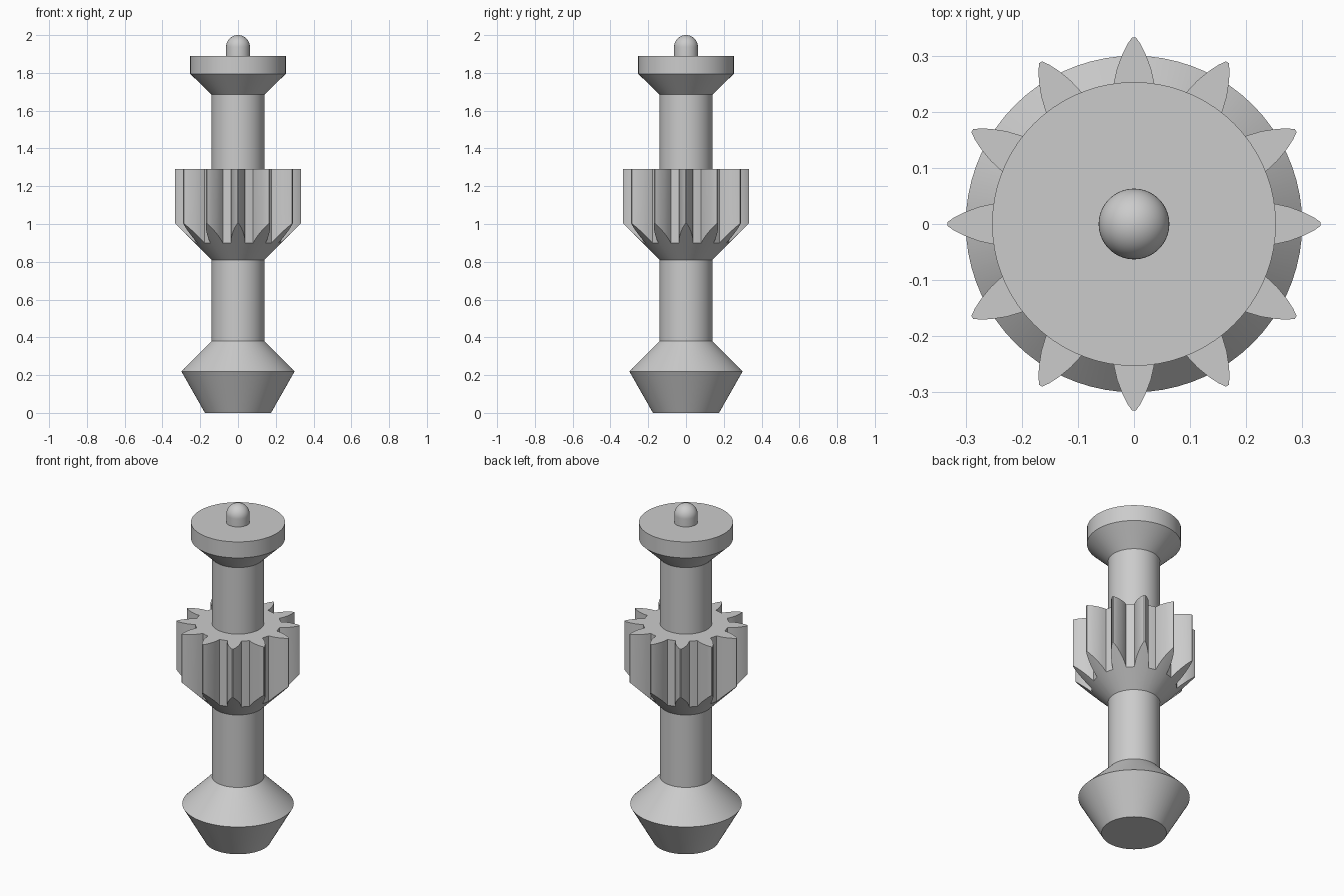
import bpy, bmesh, math

cube = bpy.data.objects.get("Cube")
if cube:
    bpy.data.objects.remove(cube)

grey = bpy.data.materials.new("plain grey")
grey.use_nodes = True
COLOUR = (0.6, 0.6, 0.6, 1)
grey.diffuse_color = COLOUR
bsdf = next(n for n in grey.node_tree.nodes if n.type == 'BSDF_PRINCIPLED')
bsdf.inputs["Base Color"].default_value = COLOUR

SHAFT_R = 0.14
SEGMENTS = 72


def finish(name, bm):
    bmesh.ops.recalc_face_normals(bm, faces=bm.faces)
    mesh = bpy.data.meshes.new(name)
    bm.to_mesh(mesh)
    bm.free()
    obj = bpy.data.objects.new(name, mesh)
    bpy.context.collection.objects.link(obj)
    mesh.materials.append(grey)
    bpy.ops.object.select_all(action='DESELECT')
    obj.select_set(True)
    bpy.context.view_layer.objects.active = obj
    bpy.ops.object.shade_smooth_by_angle(angle=math.radians(30))
    return obj


def bridge(bm, lower, upper):
    n = len(lower)
    for i in range(n):
        j = (i + 1) % n
        bm.faces.new((lower[i], lower[j], upper[j], upper[i]))


def lathe(name, profile):
    """Solid of revolution from (radius, z) points, capped at both ends."""
    bm = bmesh.new()
    rings = []
    for r, z in profile:
        rings.append([bm.verts.new((r * math.cos(a), r * math.sin(a), z))
                      for a in (math.tau * i / SEGMENTS for i in range(SEGMENTS))])
    for lower, upper in zip(rings, rings[1:]):
        bridge(bm, lower, upper)
    bm.faces.new(rings[0])
    bm.faces.new(rings[-1])
    return finish(name, bm)


def pinion(name, teeth, tooth, z_cone, z_top):
    """Toothed wheel whose underside is trimmed by a 45 degree cone."""
    half = [(r, math.asin(w / r)) for r, w in tooth]
    pitch = math.tau / teeth
    outline = []
    for i in range(teeth):
        c = i * pitch
        outline += [(r, c - a) for r, a in half]
        outline += [(r, c + a) for r, a in reversed(half)]
        outline.append((half[0][0], c + pitch / 2))
    inner = SHAFT_R - 0.01
    bm = bmesh.new()

    def ring(point):
        result = []
        for r, a in outline:
            radius, z = point(r)
            result.append(bm.verts.new((radius * math.cos(a), radius * math.sin(a), z)))
        return result

    rings = [ring(lambda r: (inner, z_cone + inner - SHAFT_R)),
             ring(lambda r: (r, z_cone + r - SHAFT_R)),
             ring(lambda r: (r, z_top)),
             ring(lambda r: (inner, z_top))]
    for i in range(4):
        bridge(bm, rings[i], rings[(i + 1) % 4])
    return finish(name, bm)


# Double cone foot, shaft and top flange
lathe("foot", [(0.175, 0), (0.3, 0.22), (SHAFT_R, 0.38)])
lathe("shaft", [(SHAFT_R, 0.38), (SHAFT_R, 1.685)])
lathe("top_flange", [(SHAFT_R, 1.685), (0.253, 1.795), (0.253, 1.89)])

# Gear with curved tooth flanks, as (radius, half width)
pinion("gear", 12,
       [(0.23, 0.038), (0.255, 0.036), (0.28, 0.030), (0.305, 0.020),
        (0.322, 0.011), (0.333, 0.003)], 0.81, 1.29)

# Domed pin on top
KNOB_R, DOME_Z = 0.063, 1.937
dome = [(KNOB_R * math.cos(t), DOME_Z + KNOB_R * math.sin(t))
        for t in (math.radians(7.4 * i) for i in range(13))]
lathe("top_pin", [(KNOB_R, 1.88)] + dome)
